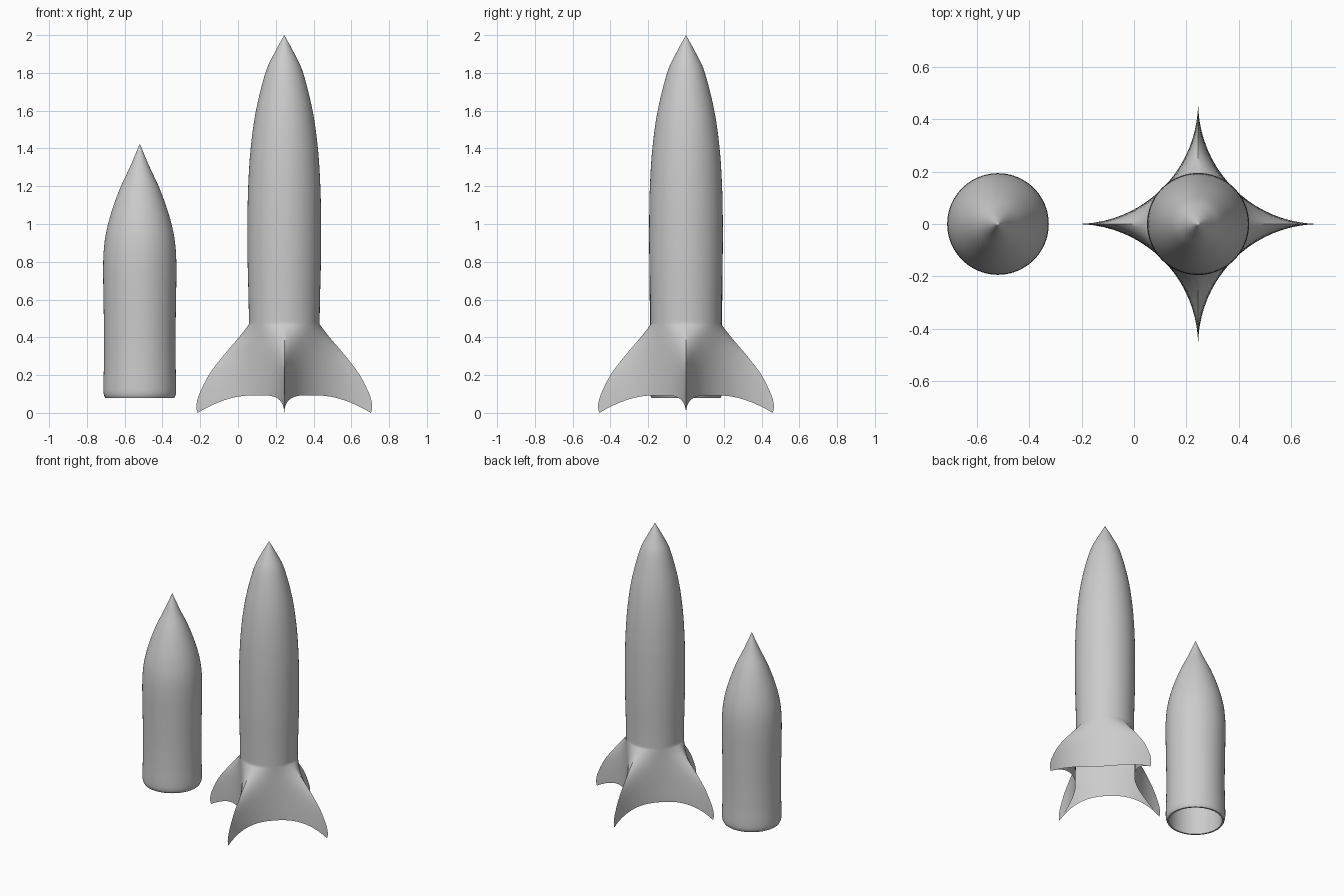
import bpy, bmesh, math

if "Cube" in bpy.data.objects:
    bpy.data.objects.remove(bpy.data.objects["Cube"])

N = 20                      # columns per quarter turn
FIN = 0.465                 # fin tip reach from the axis

grey = bpy.data.materials.new("plain grey")
grey.diffuse_color = (0.6, 0.6, 0.6, 1)
grey.use_nodes = True
grey.node_tree.nodes["Principled BSDF"].inputs["Base Color"].default_value = grey.diffuse_color


def smooth(points, steps=5):
    """Resample a short point list along a Catmull-Rom curve."""
    out = []
    for i in range(len(points) - 1):
        p0, p1 = points[max(i - 1, 0)], points[i]
        p2, p3 = points[i + 1], points[min(i + 2, len(points) - 1)]
        for k in range(steps):
            t = k / steps
            out.append(tuple(
                0.5 * (2 * b + (c - a) * t + (2 * a - 5 * b + 4 * c - d) * t * t
                       + (3 * b - a - 3 * c + d) * t ** 3)
                for a, b, c, d in zip(p0, p1, p2, p3)))
    return out + [points[-1]]


def ring(r, z):
    return [(r * math.cos(i * math.pi / 2 / N), r * math.sin(i * math.pi / 2 / N), z)
            for i in range(4 * N)]


def loft(name, rings, x, tip=None, end=None):
    """Skin closed rings from top to bottom, with optional fan points."""
    bm = bmesh.new()
    rows = [[bm.verts.new(p) for p in r] for r in rings]
    n = len(rows[0])
    for a, b in zip(rows, rows[1:]):
        for i in range(n):
            j = (i + 1) % n
            bm.faces.new((a[i], b[i], b[j], a[j]))
    for point, row, flip in ((tip, rows[0], False), (end, rows[-1], True)):
        if point:
            v = bm.verts.new(point)
            for i in range(n):
                j = (i + 1) % n
                bm.faces.new((v, row[j], row[i]) if flip else (v, row[i], row[j]))
    me = bpy.data.meshes.new(name)
    bm.to_mesh(me)
    bm.free()
    me.materials.append(grey)
    ob = bpy.data.objects.new(name, me)
    ob.location.x = x
    bpy.context.collection.objects.link(ob)
    bpy.ops.object.select_all(action='DESELECT')
    ob.select_set(True)
    bpy.context.view_layer.objects.active = ob
    bpy.ops.object.shade_smooth_by_angle(angle=math.radians(35))
    return ob


# Rocket: round body flaring into a hollow four-pointed fin skirt
body = smooth([(0, 2.0), (0.055, 1.9), (0.1, 1.8), (0.15, 1.6), (0.178, 1.4),
               (0.191, 1.2), (0.195, 1.0), (0.194, 0.8), (0.189, 0.6), (0.187, 0.47)])
rings = [ring(r, z) for r, z in body[1:]]


def skirt_ring(reach, z):
    """Blend a circle into a star made of four concave arcs."""
    w = (reach - 0.187) / (FIN - 0.187)
    s = (0.47 - z) / 0.47
    pts = []
    for q in range(4):
        for i in range(N):
            a = i / N * math.pi / 2
            sx, sy = FIN * (1 - math.sin(a)), FIN * (1 - math.cos(a))
            cx, cy = 0.187 * math.cos(a), 0.187 * math.sin(a)
            t = max(0, (math.hypot(sx, sy) - 0.193) / (FIN - 0.193))
            low = 0.093 * (1 - t ** 1.7)          # arched lower hem
            px, py = cx + (sx - cx) * w, cy + (sy - cy) * w
            for _ in range(q):
                px, py = -py, px
            pts.append((px, py, 0.47 - s * (0.47 - low)))
    return pts


skirt = smooth([(0.187, 0.47), (0.201, 0.45), (0.24, 0.4), (0.325, 0.3), (0.4, 0.2),
                (0.45, 0.1), (0.464, 0.05), (0.465, 0.025), (0.459, 0.0)], 4)
rings += [skirt_ring(r, z) for r, z in skirt[1:]]
loft("rocket_body_with_fins", rings, 0.245, tip=(0, 0, 2.0))

# Shell: pointed hollow casing, wall rolled inward at the open base
outer = smooth([(0, 1.425), (0.053, 1.3), (0.1, 1.2), (0.138, 1.1), (0.168, 1.0),
                (0.187, 0.9), (0.194, 0.78), (0.192, 0.6), (0.189, 0.4), (0.19, 0.25),
                (0.193, 0.14), (0.191, 0.1), (0.183, 0.08)])
inner = smooth([(0.172, 0.08), (0.172, 0.4), (0.174, 0.78), (0.15, 1.0), (0.08, 1.2)])
loft("pointed_shell", [ring(r, z) for r, z in outer[1:] + inner], -0.52,
     tip=(0, 0, 1.425), end=(0, 0, 1.37))
